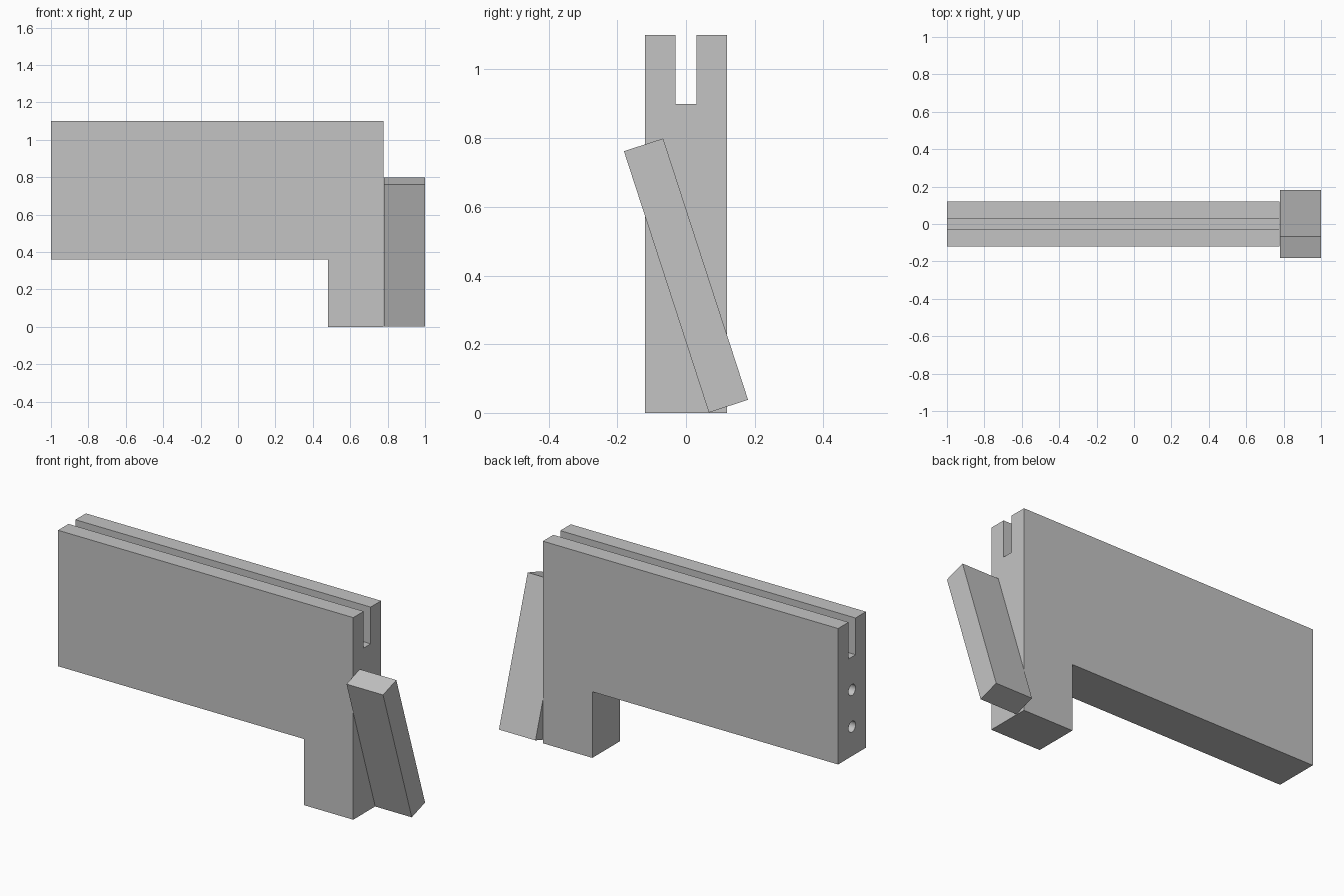
import bpy
import math
from mathutils import Matrix

if "Cube" in bpy.data.objects:
    bpy.data.objects.remove(bpy.data.objects["Cube"], do_unlink=True)

GREY = (0.55, 0.55, 0.55, 1.0)
mat = bpy.data.materials.new("plain grey")
mat.use_nodes = True
mat.diffuse_color = GREY
mat.node_tree.nodes["Principled BSDF"].inputs["Base Color"].default_value = GREY


def box(name, low, high):
    """Box spanning two opposite corners."""
    centre = [(a + b) / 2 for a, b in zip(low, high)]
    bpy.ops.mesh.primitive_cube_add(size=1, location=centre)
    obj = bpy.context.object
    obj.name = name
    size = [b - a for a, b in zip(low, high)]
    obj.data.transform(Matrix.Diagonal((*size, 1)))
    obj.data.materials.append(mat)
    return obj


def cut(target, cutter):
    """Subtract a cutter, then discard it."""
    cutter.hide_render = True
    mod = target.modifiers.new("cut", "BOOLEAN")
    mod.operation = "DIFFERENCE"
    mod.solver = "EXACT"
    mod.object = cutter
    bpy.context.view_layer.objects.active = target
    bpy.ops.object.modifier_apply(modifier=mod.name)
    bpy.data.objects.remove(cutter, do_unlink=True)


# Long body with a foot left standing at one end
END = 0.778
body = box("grooved_body", (-1, -0.12, 0), (END, 0.12, 1.1))
cut(body, box("foot_cutter", (-1.2, -0.3, -0.2), (0.48, 0.3, 0.36)))

# Groove along the whole top
cut(body, box("groove_cutter", (-1.2, -0.03, 0.9), (1.2, 0.03, 1.3)))

# Two blind holes in the far end
for z in (0.72, 0.52):
    bpy.ops.mesh.primitive_cylinder_add(
        vertices=32, radius=0.03, depth=0.4,
        location=(-1, 0, z), rotation=(0, math.pi / 2, 0))
    hole = bpy.context.object
    hole.data.materials.append(mat)
    cut(body, hole)

# Tilted lever against the foot end
lever = box("tilted_lever", (0.78, -0.06, 0), (1, 0.06, 0.8))
lever.rotation_euler.x = math.radians(18)

# Flat faces, with only the hole walls smoothed
bpy.ops.object.select_all(action="DESELECT")
body.select_set(True)
bpy.context.view_layer.objects.active = body
bpy.ops.object.shade_smooth_by_angle(angle=math.radians(30))
